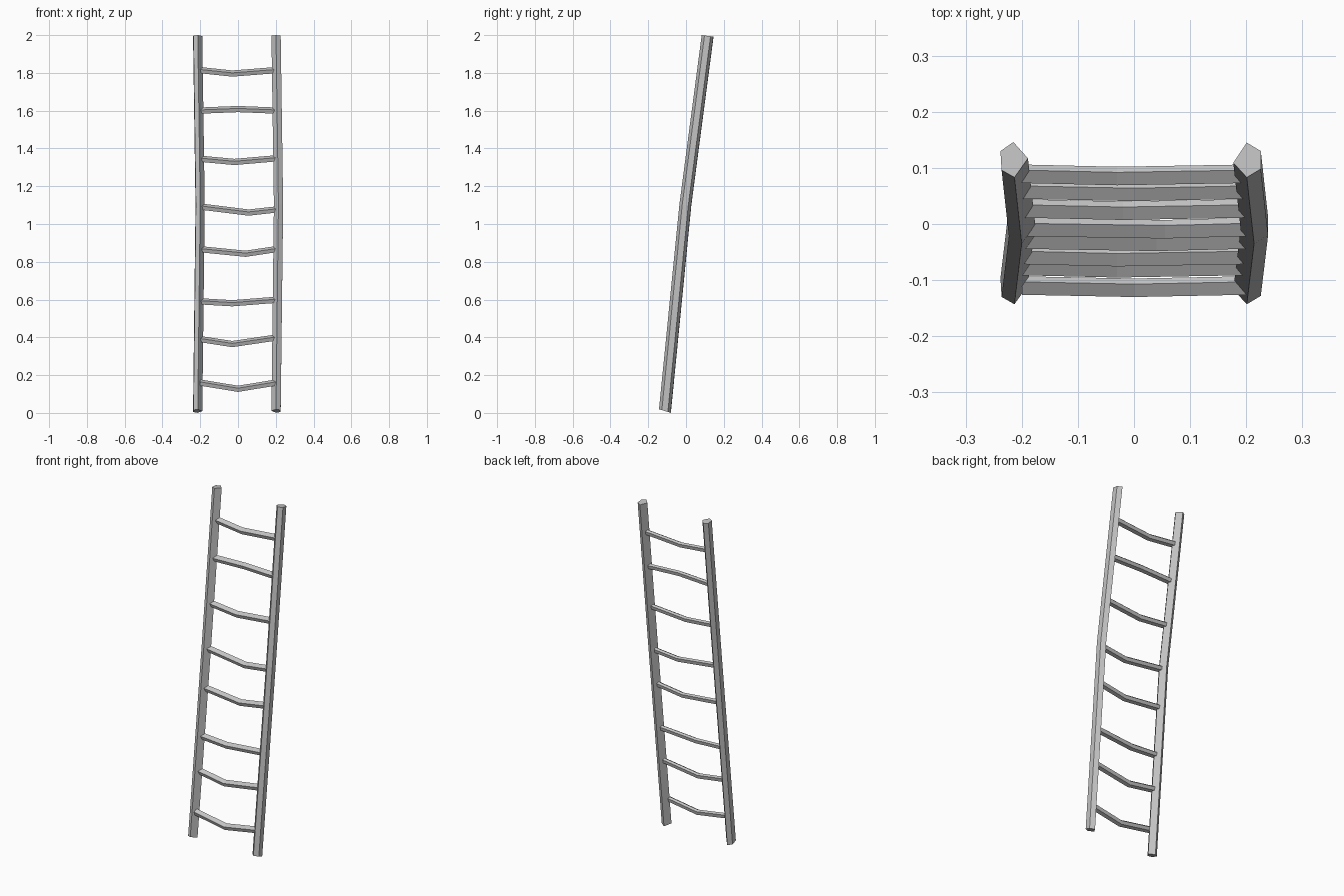
import bpy, bmesh

# Remove the default cube
cube = bpy.data.objects.get("Cube")
if cube:
    bpy.data.objects.remove(cube, do_unlink=True)

# Single weathered grey colour
grey = bpy.data.materials.new("plain grey")
grey.use_nodes = True
colour = (0.54, 0.54, 0.54, 1)
grey.diffuse_color = colour
grey.node_tree.nodes["Principled BSDF"].inputs["Base Color"].default_value = colour


def loft(name, rings):
    """Skin a list of equal rings with flat sides and capped ends."""
    bm = bmesh.new()
    loops = [[bm.verts.new(p) for p in ring] for ring in rings]
    for a, b in zip(loops, loops[1:]):
        for i in range(len(a)):
            j = (i + 1) % len(a)
            bm.faces.new((a[i], a[j], b[j], b[i]))
    bm.faces.new(loops[0])
    bm.faces.new(loops[-1])
    bmesh.ops.recalc_face_normals(bm, faces=bm.faces)
    mesh = bpy.data.meshes.new(name)
    bm.to_mesh(mesh)
    bm.free()
    mesh.materials.append(grey)
    obj = bpy.data.objects.new(name, mesh)
    bpy.context.collection.objects.link(obj)


# Leaning rails: stations are x shift, y, z and slope of the cut
STATIONS = [(0, -0.112, 0.01, 0.3), (0.013, -0.004, 1.1, 0.12), (0, 0.114, 1.996, 0.12)]


def rail(name, x, profile):
    loft(name, [[(x + sx + dx, y + dy, z - cut * dy) for dx, dy in profile]
                for sx, y, z, cut in STATIONS])


rail("left_rail", 0.201, [(-0.024, -0.005), (0, 0.031), (0.025, 0.016),
                          (0.025, -0.016), (0, -0.031)])
rail("right_rail", -0.214, [(-0.024, 0.016), (-0.001, 0.032), (0.025, 0.003),
                            (0.001, -0.031), (-0.022, -0.018)])


def rail_y(z):
    """Depth of the rail centre at a given height."""
    (_, y0, z0, _), (_, y1, z1, _) = STATIONS[:2] if z < STATIONS[1][2] else STATIONS[1:]
    return y0 + (y1 - y0) * (z - z0) / (z1 - z0)


# Crooked rungs: right end height, left end height, middle height, middle x
RUNGS = [(0.16, 0.16, 0.127, 0), (0.39, 0.398, 0.364, -0.03),
         (0.59, 0.598, 0.58, -0.03), (0.866, 0.866, 0.842, 0.04),
         (1.092, 1.076, 1.06, 0.055), (1.345, 1.347, 1.328, -0.02),
         (1.6, 1.6, 1.608, 0), (1.814, 1.814, 1.796, -0.03)]
SECTION = [(-0.017, 0.004), (0.006, 0.017), (0.016, 0.008),
           (0.012, -0.012), (-0.01, -0.016)]

for n, (za, zb, zm, xm) in enumerate(RUNGS):
    y = rail_y(za) - (0.012 if n == 0 else 0)
    path = [(-0.2, y, za), (xm, y - 0.004, zm), (0.2, y, zb)]
    loft(f"rung_{n + 1}", [[(px, py + dy, pz + dz) for dy, dz in SECTION]
                           for px, py, pz in path])
